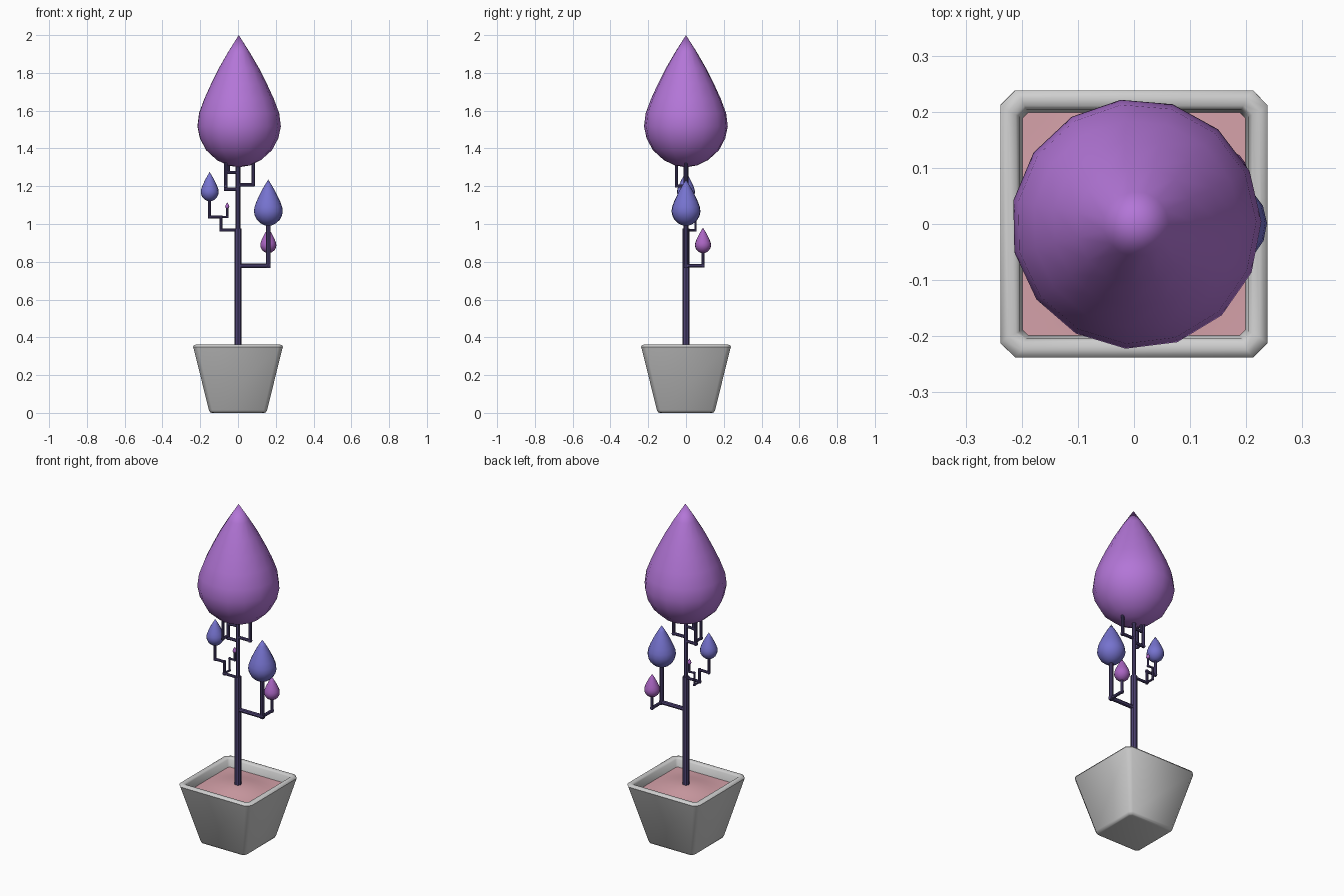
import bpy, bmesh, math
from mathutils import Vector

if "Cube" in bpy.data.objects:
    bpy.data.objects.remove(bpy.data.objects["Cube"])


def mat(name, col):
    m = bpy.data.materials.new(name)
    m.diffuse_color = (*col, 1)
    m.use_nodes = True
    m.node_tree.nodes["Principled BSDF"].inputs["Base Color"].default_value = m.diffuse_color
    return m


GREY = mat("pot_grey", (0.62, 0.62, 0.62))
SOIL = mat("soil_pink", (0.67, 0.36, 0.40))
BARK = mat("bark_dark_purple", (0.075, 0.055, 0.17))
PURPLE = mat("leaf_purple", (0.45, 0.18, 0.68))
BLUE = mat("leaf_blue", (0.18, 0.17, 0.62))
PINK = mat("leaf_magenta", (0.40, 0.13, 0.54))


def finish(bm, name, material, angle=None):
    bmesh.ops.recalc_face_normals(bm, faces=bm.faces)
    me = bpy.data.meshes.new(name)
    bm.to_mesh(me)
    bm.free()
    me.materials.append(material)
    ob = bpy.data.objects.new(name, me)
    bpy.context.collection.objects.link(ob)
    if angle:
        bpy.ops.object.select_all(action='DESELECT')
        ob.select_set(True)
        bpy.context.view_layer.objects.active = ob
        bpy.ops.object.shade_smooth_by_angle(angle=math.radians(angle))
    return ob


# Teardrop crown: (height fraction, radius fraction), revolved with 15 sides
DROP = [(0.015, 0.27), (0.055, 0.53), (0.13, 0.79), (0.22, 0.94), (0.31, 1.0),
        (0.41, 0.96), (0.52, 0.83), (0.63, 0.67), (0.75, 0.48), (0.87, 0.26)]


def drop(name, x, y, z0, z1, r, material, n=15):
    bm = bmesh.new()
    h = z1 - z0
    rings = []
    for t, k in DROP:
        rings.append([bm.verts.new((x + r * k * math.cos(math.tau * i / n + 0.02),
                                    y + r * k * math.sin(math.tau * i / n + 0.02),
                                    z0 + h * t)) for i in range(n)])
    low, top = bm.verts.new((x, y, z0)), bm.verts.new((x, y, z1))
    for i in range(n):
        j = (i + 1) % n
        for a, b in zip(rings, rings[1:]):
            bm.faces.new((a[i], a[j], b[j], b[i]))
        bm.faces.new((low, rings[0][j], rings[0][i]))
        bm.faces.new((top, rings[-1][i], rings[-1][j]))
    finish(bm, name, material, 60)


# Bent branch: an octagonal rod along each leg of a path, overlapping at corners
def branch(name, pts, r):
    bm = bmesh.new()
    pts = [Vector(p) for p in pts]
    for k, (a, b) in enumerate(zip(pts, pts[1:])):
        d = (b - a).normalized()
        a2 = a - d * (r * 0.9 if k else 0)
        b2 = b + d * (r * 0.9 if k < len(pts) - 2 else 0)
        m = d.to_track_quat('Z', 'Y').to_matrix().to_4x4()
        m.translation = (a2 + b2) / 2
        bmesh.ops.create_cone(bm, cap_ends=True, segments=8, radius1=r, radius2=r,
                              depth=(b2 - a2).length, matrix=m)
    finish(bm, name, BARK, 30)


# Pot: chamfered square rings lofted outside, over a rounded rim, and inside
def ring(bm, h, z, c):
    pts = [(h, -h + c), (h, h - c), (h - c, h), (-h + c, h),
           (-h, h - c), (-h, -h + c), (-h + c, -h), (h - c, -h)]
    return [bm.verts.new((px, py, z)) for px, py in pts]


bm = bmesh.new()
profile = [(0.137, 0.0, 0.012), (0.147, 0.003, 0.016), (0.154, 0.014, 0.018),
           (0.234, 0.338, 0.024), (0.238, 0.35, 0.026), (0.233, 0.358, 0.025),
           (0.224, 0.361, 0.023), (0.211, 0.359, 0.016), (0.204, 0.35, 0.012),
           (0.197, 0.29, 0.01)]
rings = [ring(bm, *p) for p in profile]
for a, b in zip(rings, rings[1:]):
    for i in range(8):
        j = (i + 1) % 8
        bm.faces.new((a[i], a[j], b[j], b[i]))
bm.faces.new(rings[0])
bm.faces.new(rings[-1])
finish(bm, "pot", GREY, 50)

# Soil: gently mounded sheet
bm = bmesh.new()
bmesh.ops.create_grid(bm, x_segments=10, y_segments=10, size=0.199)
for v in bm.verts:
    d = min(1, v.co.length / 0.22)
    v.co.z = 0.308 + 0.027 * (0.5 + 0.5 * math.cos(math.pi * d))
finish(bm, "soil", SOIL, 60)

# Trunk, thick below and thin above
branch("trunk_lower", [(0, 0, 0.30), (0, 0, 0.975)], 0.018)
branch("trunk_upper", [(0, 0, 0.96), (0, 0, 1.34)], 0.012)

# Right-hand branch with a side shoot
branch("right_branch", [(0, 0, 0.778), (0.16, 0, 0.778), (0.16, 0, 1.02)], 0.012)
branch("right_shoot", [(0.16, 0, 0.778), (0.16, 0.09, 0.778), (0.16, 0.09, 0.87)], 0.009)
drop("right_blue_leaf", 0.16, 0, 0.99, 1.235, 0.077, BLUE)
drop("right_pink_leaf", 0.16, 0.09, 0.845, 0.98, 0.043, PINK)

# Left-hand branch with a side shoot
branch("left_branch", [(0, 0, 0.967), (-0.09, 0, 0.967), (-0.09, 0, 1.037),
                       (-0.15, 0, 1.037), (-0.15, 0, 1.14)], 0.008)
branch("left_shoot", [(-0.09, 0, 0.967), (-0.09, 0.05, 0.967), (-0.09, 0.05, 1.037),
                      (-0.057, 0.05, 1.037), (-0.057, 0.05, 1.09)], 0.006)
drop("left_blue_leaf", -0.15, 0, 1.12, 1.275, 0.048, BLUE)
drop("left_pink_bud", -0.057, 0.05, 1.08, 1.115, 0.011, PINK)

# Short twigs under the crown
branch("crown_twig_right", [(0, 0, 1.208), (0.08, 0, 1.208), (0.08, 0, 1.34)], 0.009)
branch("crown_twig_left", [(0, 0, 1.185), (-0.065, 0, 1.185), (-0.065, 0, 1.34)], 0.009)
branch("crown_twig_front", [(-0.065, 0, 1.2), (-0.065, -0.05, 1.2), (-0.065, -0.05, 1.34)], 0.008)
branch("crown_twig_inner", [(0, 0, 1.272), (-0.05, 0, 1.272), (-0.05, 0, 1.34)], 0.008)

# Large crown
drop("crown", 0.004, 0, 1.30, 2.0, 0.223, PURPLE)
